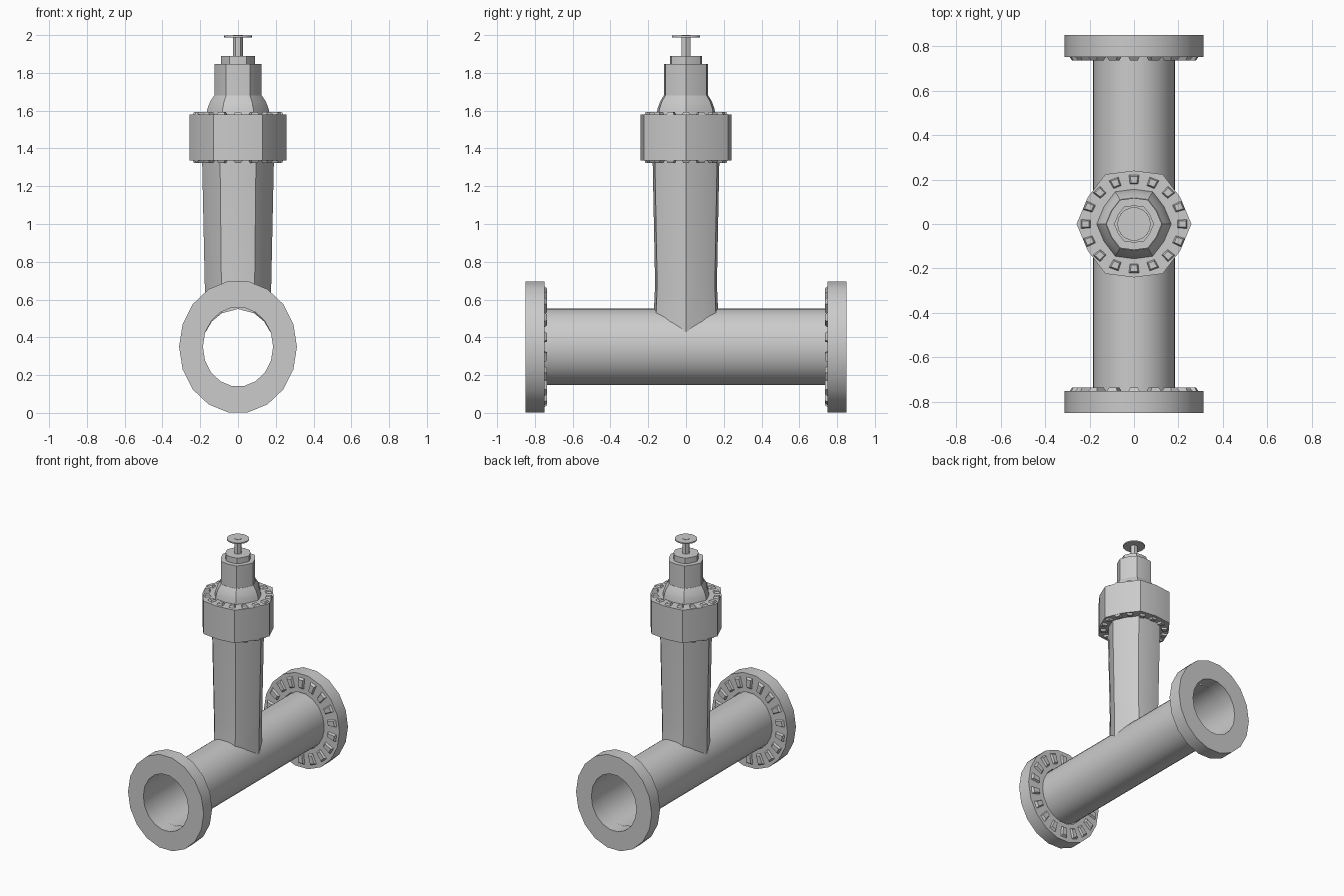
import bpy, bmesh
from math import cos, sin, tau, radians, sqrt

if "Cube" in bpy.data.objects:
    bpy.data.objects.remove(bpy.data.objects["Cube"])


def finish(name, bm, angle=28):
    bmesh.ops.recalc_face_normals(bm, faces=bm.faces)
    me = bpy.data.meshes.new(name)
    bm.to_mesh(me)
    bm.free()
    ob = bpy.data.objects.new(name, me)
    bpy.context.collection.objects.link(ob)
    bpy.ops.object.select_all(action='DESELECT')
    ob.select_set(True)
    bpy.context.view_layer.objects.active = ob
    bpy.ops.object.shade_smooth_by_angle(angle=radians(angle))
    return ob


def loft(name, rings, closed=False, caps=True, angle=28):
    bm = bmesh.new()
    vs = [[bm.verts.new(p) for p in r] for r in rings]
    pairs = list(zip(vs, vs[1:])) + ([(vs[-1], vs[0])] if closed else [])
    n = len(vs[0])
    for a, b in pairs:
        for i in range(n):
            j = (i + 1) % n
            bm.faces.new((a[i], a[j], b[j], b[i]))
    if caps and not closed:
        bm.faces.new(vs[0])
        bm.faces.new(vs[-1])
    return finish(name, bm, angle)


# rounded hexagon: corners at r, bulging flat middles slightly closer in
def hex_ring(r, z):
    out = []
    for i in range(12):
        k = r if i % 2 == 0 else r * 0.93
        out.append((k * cos(i * tau / 12), k * sin(i * tau / 12), z))
    return out


CZ = 0.35  # height of the horizontal pipe axis


def oval_ring(rx, rz, y, n):
    return [(rx * cos(i * tau / n), y, CZ + rz * sin(i * tau / n)) for i in range(n)]


# ring of tapered wedge bolts; place(u, v, h) maps the flat pattern into space
def bolts(name, count, r0, r1, rx, ry, height, place, start=0.0):
    bm = bmesh.new()
    half = 0.24 * tau / count
    for i in range(count):
        a = start + i * tau / count
        loops = []
        for h, s in ((0, 1.0), (height, 0.72)):
            m, d = (r0 + r1) / 2, (r1 - r0) / 2 * s
            pts = [(m - d, -half * s), (m + d, -half * s), (m + d, half * s), (m - d, half * s)]
            loops.append([bm.verts.new(place(rx * r * cos(a + t), ry * r * sin(a + t), h)) for r, t in pts])
        lo, hi = loops
        for k in range(4):
            j = (k + 1) % 4
            bm.faces.new((lo[k], lo[j], hi[j], hi[k]))
        bm.faces.new(lo)
        bm.faces.new(hi)
    return finish(name, bm)


# horizontal pipe, open at both ends
loft("main_pipe", [oval_ring(0.185, 0.203, y, 36) for y in (-0.76, 0, 0.76)], caps=False)

# end flanges with bolts on their inner faces
for s, side in ((-1, "front"), (1, "back")):
    a, b = 0.75 * s, 0.85 * s
    loft(side + "_flange", [oval_ring(0.312, 0.352, a, 18), oval_ring(0.312, 0.352, b, 18),
                            oval_ring(0.186, 0.211, b, 18), oval_ring(0.186, 0.211, a, 18)], closed=True)
    bolts(side + "_flange_bolts", 18, 0.7, 0.93, 0.312, 0.345, 0.015,
          lambda u, v, h, a=a, s=s: (u, a - s * h, CZ + v), start=tau / 36)

# riser: lower edge follows the main pipe surface
base = [(x, y * 1.06, CZ + 0.2 * sqrt(max(0, 1 - (x / 0.186) ** 2))) for x, y, _ in hex_ring(0.172, 0)]
loft("riser", [base, hex_ring(0.176, 0.68), hex_ring(0.19, 1.34)], caps=False)

# collar with bolts above and below
loft("collar", [hex_ring(0.258, 1.335), hex_ring(0.258, 1.58)])
for name, z, s in (("top", 1.58, 1), ("bottom", 1.335, -1)):
    bolts("collar_bolts_" + name, 16, 0.76, 0.93, 0.258, 0.237, 0.013,
          lambda u, v, h, z=z, s=s: (u, v, z + s * h))

# bonnet, neck, nut and stem
loft("bonnet", [hex_ring(r, z) for r, z in ((0.168, 1.578), (0.162, 1.61), (0.149, 1.645), (0.127, 1.68))])
loft("neck", [hex_ring(0.125, 1.675), hex_ring(0.125, 1.848)])
loft("gland_nut", [hex_ring(0.09, 1.847), hex_ring(0.09, 1.89)])
loft("stem", [hex_ring(0.026, 1.889), hex_ring(0.026, 2.0)])

# thin round handwheel
loft("handwheel", [[(0.075 * cos(i * tau / 18), 0.075 * sin(i * tau / 18), z) for i in range(18)]
                   for z in (1.988, 1.997)])
